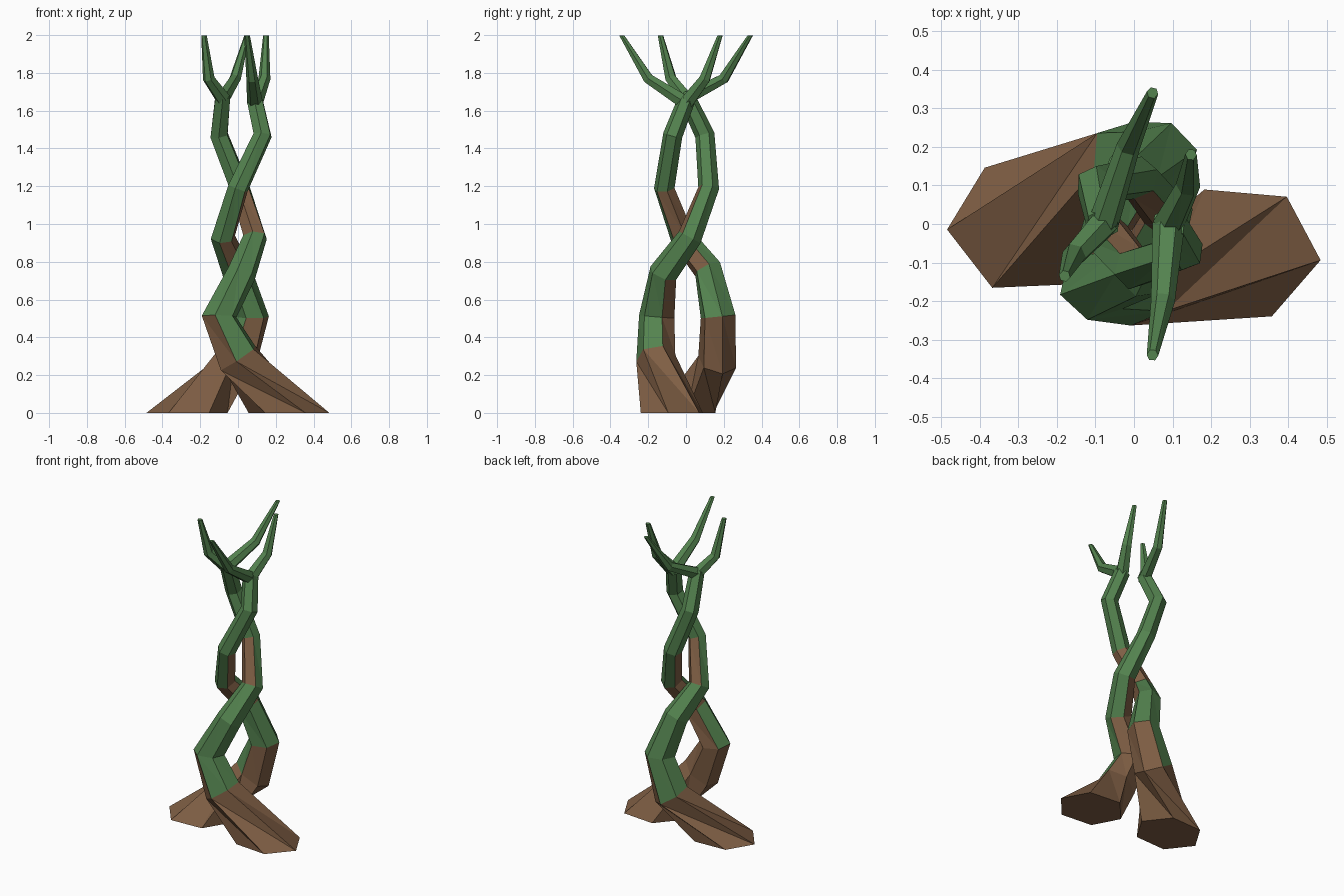
import bpy, bmesh, math
from mathutils import Vector

if "Cube" in bpy.data.objects:
    bpy.data.objects.remove(bpy.data.objects["Cube"])


def material(name, rgb):
    m = bpy.data.materials.new(name)
    m.diffuse_color = (*rgb, 1)
    m.use_nodes = True
    m.node_tree.nodes["Principled BSDF"].inputs["Base Color"].default_value = m.diffuse_color
    return m


GREEN = material("moss green", (0.088, 0.226, 0.078))
BROWN = material("bark brown", (0.212, 0.113, 0.058))
UP = Vector((0, 0, 1))


def tube(bm, path, sides=6, flat_end=False, twist=0, start=0):
    """Sweep a low-poly ring along (x, y, z, radius[, y radius]) points."""
    pts = [Vector(p[:3]) for p in path]
    u, rings = Vector((1, 0, 0)), []
    for i, p in enumerate(path):
        a, b = pts[max(i - 1, 0)], pts[min(i + 1, len(pts) - 1)]
        if 0 < i < len(pts) - 1:
            t = ((pts[i] - a).normalized() + (b - pts[i]).normalized()).normalized()
        else:
            t = (b - a).normalized()
        if p[2] == 0 or (flat_end and i == len(pts) - 1):
            t = UP
        u = (u - t * u.dot(t)).normalized()
        v = t.cross(u)
        off = math.radians(twist if i else start)
        rings.append([bm.verts.new(pts[i] + u * p[3] * math.cos(off + k * math.tau / sides)
                                   + v * p[-1] * math.sin(off + k * math.tau / sides))
                      for k in range(sides)])
    for r, s in zip(rings, rings[1:]):
        for k in range(sides):
            n = (k + 1) % sides
            bm.faces.new((r[k], r[n], s[k]))
            bm.faces.new((r[n], s[n], s[k]))
    bm.faces.new(rings[0][::-1])
    bm.faces.new(rings[-1])


def finish(bm, name, paint):
    bm.normal_update()
    for i, f in enumerate(bm.faces):
        f.material_index = paint(i, f)
    me = bpy.data.meshes.new(name)
    bm.to_mesh(me)
    bm.free()
    me.materials.append(GREEN)
    me.materials.append(BROWN)
    bpy.context.collection.objects.link(bpy.data.objects.new(name, me))


def trunk(name, path, start, under, inner):
    axis = [Vector(p[:3]) for p in path]

    # bare bark on the foot, on low undersides, and on faces turned inward
    def paint(i, f):
        seg = i // 12
        if seg == 0 or i == 12 * (len(path) - 1):
            return 1
        if seg == 1 and f.normal.z < under:
            return 1
        if seg >= len(inner):
            return 0
        mid = (axis[seg] + axis[seg + 1]) / 2
        inward = Vector((-mid.x, -mid.y, 0)).normalized()
        return int(f.normal.dot(inward) > inner[seg])

    bm = bmesh.new()
    tube(bm, path, twist=-35, start=start)
    finish(bm, name, paint)


def branch(name, path):
    bm = bmesh.new()
    tube(bm, path, flat_end=True)
    finish(bm, name, lambda i, f: 0)


# two trunks twisting round each other from flared feet
trunk("right_trunk", [
    (0.27, -0.075, 0, 0.215, 0.18), (0.0, -0.16, 0.29, 0.12, 0.105),
    (-0.10, -0.155, 0.51, 0.096), (0.02, -0.12, 0.74, 0.078),
    (0.09, 0.02, 0.93, 0.066), (0.01, 0.12, 1.19, 0.056),
    (-0.10, 0.10, 1.47, 0.052), (-0.08, 0.0, 1.68, 0.045)],
    -6, 0.0, (0, 0.7, 0.7, 0.5, 0.3))
trunk("left_trunk", [
    (-0.27, -0.005, 0, 0.215, 0.18), (-0.01, 0.165, 0.27, 0.12, 0.105),
    (0.07, 0.17, 0.51, 0.096), (-0.01, 0.115, 0.76, 0.078),
    (-0.08, -0.02, 0.93, 0.066), (0.0, -0.115, 1.19, 0.056),
    (0.13, -0.07, 1.47, 0.052), (0.09, 0.0, 1.65, 0.047)],
    3, 0.0, (0, 2, 2, 0.5, 0.1))

# each trunk forks into two tapering branches
left, right = (-0.08, 0.0, 1.665, 0.04), (0.09, 0.0, 1.64, 0.042)
branch("left_front_branch", [left, (-0.155, -0.08, 1.77, 0.032), (-0.18, -0.135, 1.998, 0.015)])
branch("left_back_branch", [left, (-0.015, 0.20, 1.77, 0.031), (0.048, 0.34, 1.998, 0.015)])
branch("right_front_branch", [right, (0.075, -0.20, 1.77, 0.031), (0.048, -0.34, 1.998, 0.015)])
branch("right_back_branch", [right, (0.14, 0.10, 1.77, 0.032), (0.148, 0.18, 1.998, 0.015)])
